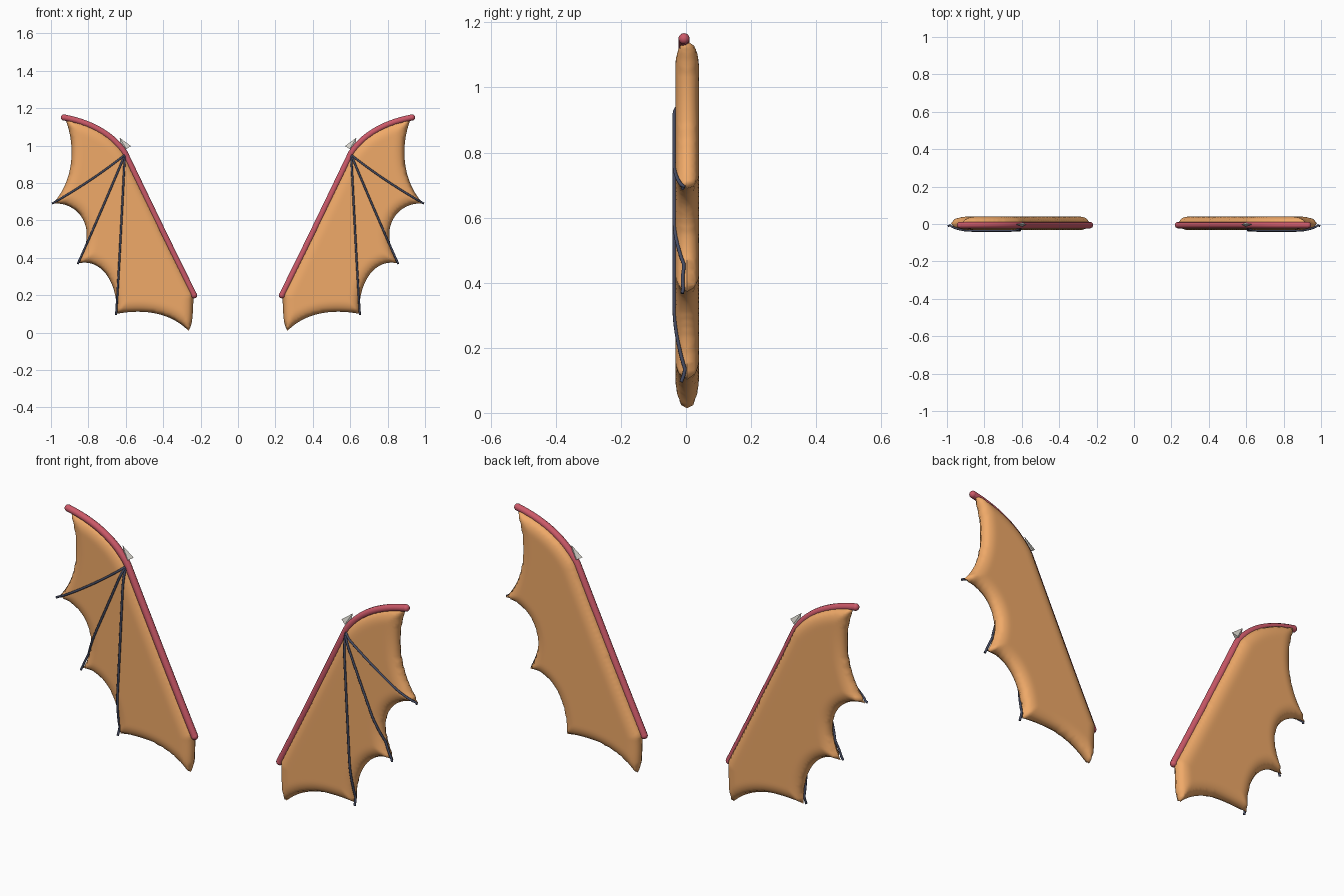
import bpy, bmesh, math
from mathutils import Vector, Matrix, kdtree
from mathutils.geometry import interpolate_bezier, delaunay_2d_cdt

if "Cube" in bpy.data.objects:
    bpy.data.objects.remove(bpy.data.objects["Cube"])

MID, HALF, EDGE = 0.0035, 0.0365, 0.06   # membrane centre, half thickness, rounding width


def material(name, rgb):
    m = bpy.data.materials.new(name)
    m.diffuse_color = (*rgb, 1)
    m.use_nodes = True
    m.node_tree.nodes["Principled BSDF"].inputs["Base Color"].default_value = m.diffuse_color
    return m


ORANGE = material("membrane_orange", (0.87, 0.40, 0.14))
RED = material("bone_red", (0.60, 0.10, 0.14))
DARK = material("spar_dark", (0.06, 0.07, 0.12))
BONE = material("claw_bone", (0.70, 0.68, 0.62))


def bezier(a, h1, h2, b, n):
    return [Vector((p[0], p[1])) for p in interpolate_bezier(
        *[Vector((*q, 0)) for q in (a, h1, h2, b)], n)]


# wing outline in x, z: leading edge, tip curve, four scallops, root
shoulder, knuckle, tip = (0.235, 0.20), (0.605, 0.96), (0.925, 1.145)
edges = [
    (shoulder, (0.365, 0.46), (0.485, 0.71), knuckle),
    (knuckle, (0.68, 1.07), (0.80, 1.122), tip),
    (tip, (0.872, 1.02), (0.868, 0.82), (0.99, 0.69)),
    ((0.99, 0.69), (0.86, 0.70), (0.74, 0.57), (0.855, 0.37)),
    ((0.855, 0.37), (0.72, 0.40), (0.64, 0.25), (0.65, 0.10)),
    ((0.65, 0.10), (0.52, 0.125), (0.37, 0.115), (0.265, 0.01)),
    ((0.265, 0.01), (0.235, 0.05), (0.245, 0.13), shoulder),
]
outline = [p for e in edges for p in bezier(*e, 31)[:-1]]
dense = [p for e in edges for p in bezier(*e, 301)]
tree = kdtree.KDTree(len(dense))
for i, p in enumerate(dense):
    tree.insert((p.x, p.y, 0), i)
tree.balance()


def edge_distance(p):
    return tree.find((p[0], p[1], 0))[2]


def thickness(p):
    t = 1 - min(edge_distance(p) / EDGE, 1)
    return HALF * math.sqrt(max(0, 1 - t * t))


# triangulated wing plan
grid = [Vector((0.23 + 0.012 * i, 0.012 * j)) for i in range(65) for j in range(97)]
grid = [p for p in grid if edge_distance(p) > 0.007]
plan = delaunay_2d_cdt(outline + grid, [], [list(range(len(outline)))], 1, 1e-6)
plan_verts, plan_faces = plan[0], plan[2]


def finish(bm, name, mat, smooth):
    bmesh.ops.recalc_face_normals(bm, faces=bm.faces)
    me = bpy.data.meshes.new(name)
    for f in bm.faces:
        f.smooth = smooth
    bm.to_mesh(me)
    bm.free()
    me.materials.append(mat)
    ob = bpy.data.objects.new(name, me)
    bpy.context.collection.objects.link(ob)
    return ob


def membrane(name, s):
    bm = bmesh.new()
    depth = [thickness(p) for p in plan_verts]
    for k in (-1, 1):
        vs = [bm.verts.new((s * p.x, MID + k * d, p.y)) for p, d in zip(plan_verts, depth)]
        for f in plan_faces:
            bm.faces.new([vs[i] for i in f])
    bmesh.ops.delete(bm, geom=[v for v in bm.verts if not v.link_faces], context='VERTS')
    bmesh.ops.remove_doubles(bm, verts=bm.verts, dist=0.0004)
    finish(bm, name, ORANGE, True)


def tube(name, pts, radius, mat):
    cu = bpy.data.curves.new(name, 'CURVE')
    cu.dimensions = '3D'
    cu.bevel_depth = radius
    cu.bevel_resolution = 3
    cu.use_fill_caps = True
    sp = cu.splines.new('POLY')
    sp.points.add(len(pts) - 1)
    for q, p in zip(sp.points, pts):
        q.co = (*p, 1)
    sp.use_smooth = True
    cu.materials.append(mat)
    bpy.context.collection.objects.link(bpy.data.objects.new(name, cu))


def ball(name, loc, radius, mat):
    bm = bmesh.new()
    bmesh.ops.create_uvsphere(bm, u_segments=16, v_segments=10, radius=radius,
                              matrix=Matrix.Translation(loc))
    finish(bm, name, mat, True)


spars = [
    ((0.605, 0.95), (0.62, 0.66), (0.635, 0.35), (0.652, 0.095)),
    ((0.605, 0.95), (0.68, 0.77), (0.77, 0.56), (0.857, 0.367)),
    ((0.605, 0.95), (0.73, 0.85), (0.87, 0.76), (0.993, 0.69)),
]

for side, s in (("left", -1), ("right", 1)):
    membrane(f"{side}_membrane", s)

    # leading arm bone with rounded ends
    arm = bezier(*edges[0], 12)[:-1] + bezier(knuckle, (0.68, 1.07), (0.80, 1.125), (0.93, 1.15), 20)
    arm = [(s * p.x, -0.006, p.y) for p in arm]
    tube(f"{side}_arm_bone", arm, 0.017, RED)
    ball(f"{side}_arm_shoulder_end", arm[0], 0.017, RED)
    ball(f"{side}_arm_tip_end", arm[-1], 0.017, RED)

    # finger spars following the front surface
    for n, e in enumerate(spars, 1):
        pts = [(s * p.x, MID - thickness(p) - 0.003, p.y) for p in bezier(*e, 40)]
        tube(f"{side}_finger_spar_{n}", pts, 0.0055, DARK)

    # thin claw at the knuckle
    bm = bmesh.new()
    base, point = Vector((s * 0.597, -0.003, 0.982)), Vector((s * 0.633, -0.003, 1.042))
    axis = point - base
    turn = Matrix.Rotation(math.atan2(axis.x, axis.z), 4, 'Y')
    bmesh.ops.create_cone(bm, cap_ends=True, segments=4, radius1=0.029, radius2=0,
                          depth=axis.length,
                          matrix=Matrix.Translation((base + point) / 2) @ turn
                          @ Matrix.Diagonal((1, 0.35, 1, 1)))
    finish(bm, f"{side}_claw", BONE, False)
